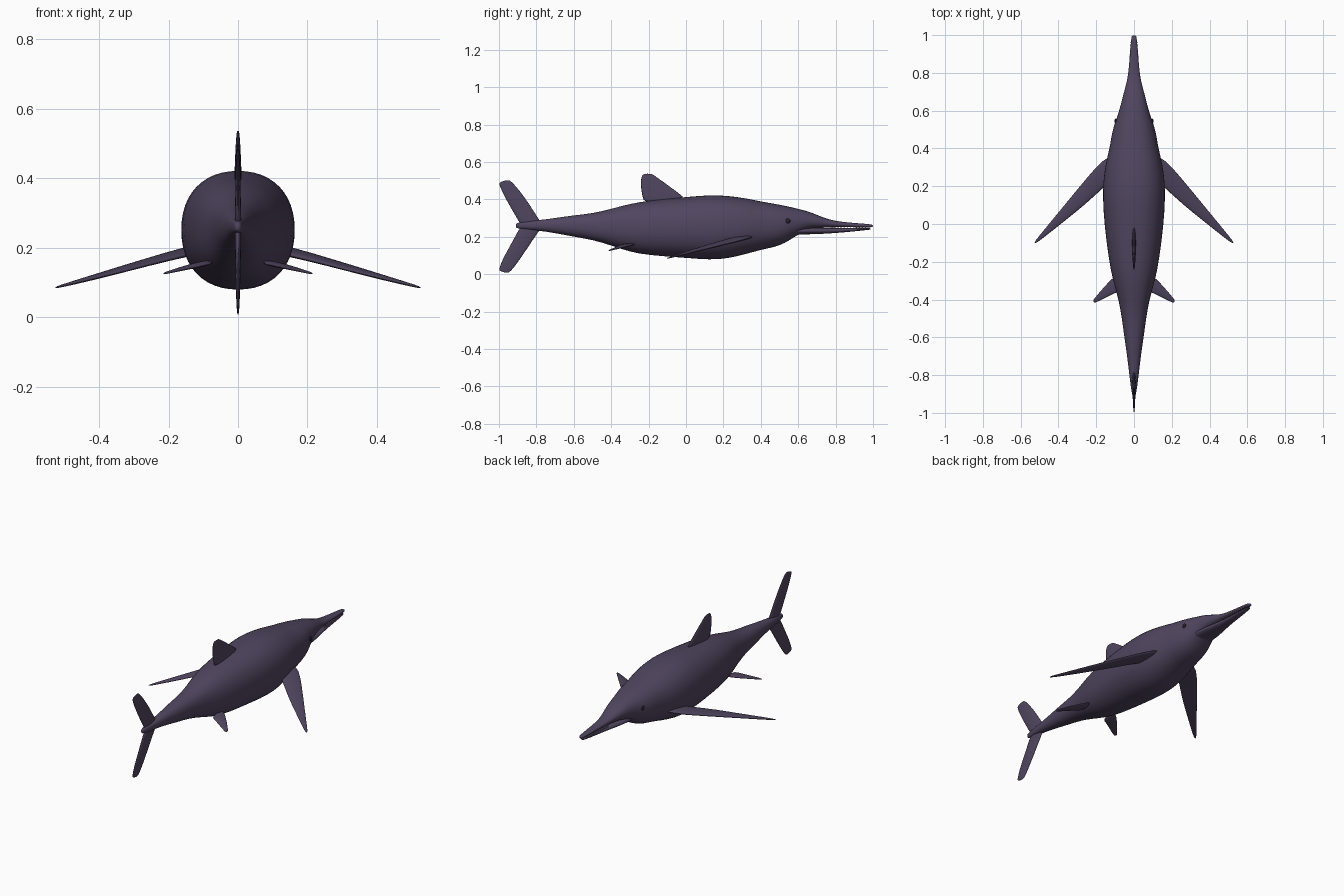
import bpy, bmesh, math
from mathutils import Vector

cube = bpy.data.objects.get("Cube")
if cube:
    bpy.data.objects.remove(cube, do_unlink=True)


def material(name, color):
    m = bpy.data.materials.new(name)
    m.use_nodes = True
    m.diffuse_color = (*color, 1)
    m.node_tree.nodes["Principled BSDF"].inputs["Base Color"].default_value = (*color, 1)
    return m


SKIN = material("purple_skin", (0.08, 0.06, 0.115))
TOOTH = material("pale_tooth", (0.55, 0.42, 0.42))
EYE = material("dark_eye", (0.02, 0.015, 0.025))


def finish(bm, name, mat, levels=0):
    bmesh.ops.recalc_face_normals(bm, faces=bm.faces)
    mesh = bpy.data.meshes.new(name)
    bm.to_mesh(mesh)
    bm.free()
    mesh.materials.append(mat)
    mesh.polygons.foreach_set("use_smooth", [True] * len(mesh.polygons))
    obj = bpy.data.objects.new(name, mesh)
    bpy.context.collection.objects.link(obj)
    if levels:
        obj.modifiers.new("smooth", "SUBSURF").levels = levels
        obj.modifiers["smooth"].render_levels = levels
    return obj


def loft(rings, name, levels):
    """Skin a list of point rings and cap both ends."""
    bm = bmesh.new()
    loops = [[bm.verts.new(p) for p in ring] for ring in rings]
    for a, b in zip(loops, loops[1:]):
        for i in range(len(a)):
            j = (i + 1) % len(a)
            bm.faces.new((a[i], a[j], b[j], b[i]))
    bm.faces.new(loops[0])
    bm.faces.new(loops[-1])
    return finish(bm, name, SKIN, levels)


def body_ring(y, low, high, half, sides=24, power=0.9):
    """Slightly squared oval across the body at y."""
    ring = []
    for i in range(sides):
        a = math.tau * i / sides
        c, s = math.cos(a), math.sin(a)
        ring.append(Vector((math.copysign(abs(c) ** power, c) * half, y,
                            (low + high) / 2 + math.copysign(abs(s) ** power, s) * (high - low) / 2)))
    return ring


def fin(name, sections, normal, sides=12):
    """Blade lofted through (leading point, trailing point, half thickness)."""
    rings = []
    for lead, trail, thick in sections:
        lead, trail = Vector(lead), Vector(trail)
        mid, half = (lead + trail) / 2, (lead - trail) / 2
        rings.append([mid + half * math.cos(math.tau * i / sides)
                      + Vector(normal).normalized() * thick * math.sin(math.tau * i / sides)
                      for i in range(sides)])
    return loft(rings, name, 1)


# Body with upper jaw: y, bottom, top, half width
body = [(-0.91, .25, .27, .006), (-0.9, .243, .277, .012), (-0.8, .235, .288, .025),
        (-0.7, .22, .3, .036), (-0.6, .2, .316, .052), (-0.5, .184, .325, .064),
        (-0.4, .153, .35, .082), (-0.3, .118, .378, .112), (-0.2, .1, .395, .133),
        (0, .086, .414, .159), (.13, .075, .426, .166), (.22, .082, .421, .165),
        (.32, .106, .408, .152), (.4, .13, .39, .13), (.47, .143, .378, .12),
        (.53, .165, .367, .105), (.58, .2, .355, .084), (.65, .238, .338, .066),
        (.7, .246, .318, .053), (.76, .25, .293, .036), (.82, .252, .281, .028),
        (.9, .251, .274, .022), (.985, .25, .268, .015), (1, .252, .264, .01)]
loft([body_ring(*s) for s in body], "body_and_upper_jaw", 1)

# Lower jaw
jaw = [(.5, .2, .25, .05), (.58, .212, .25, .064), (.65, .213, .25, .058), (.72, .215, .249, .044),
       (.8, .22, .246, .028), (.9, .229, .246, .021), (.975, .237, .247, .014), (.988, .239, .246, .009)]
loft([body_ring(*s) for s in jaw], "lower_jaw", 1)

# Dorsal fin and tail lobes lie in the middle plane
fin("dorsal_fin", [((0, .03, .39), (0, -.23, .37), .012), ((0, -.045, .44), (0, -.238, .42), .01),
                   ((0, -.105, .485), (0, -.245, .47), .008), ((0, -.15, .515), (0, -.243, .51), .006),
                   ((0, -.175, .533), (0, -.235, .53), .004), ((0, -.19, .538), (0, -.225, .537), .002)], (1, 0, 0))
fin("upper_tail_lobe", [((0, -.75, .25), (0, -.88, .25), .012), ((0, -.79, .3), (0, -.9, .29), .009),
                        ((0, -.835, .375), (0, -.945, .365), .008), ((0, -.89, .45), (0, -.982, .435), .006),
                        ((0, -.93, .495), (0, -1, .478), .004), ((0, -.95, .507), (0, -1, .492), .002)], (1, 0, 0))
fin("lower_tail_lobe", [((0, -.75, .27), (0, -.88, .27), .012), ((0, -.79, .225), (0, -.9, .23), .009),
                        ((0, -.845, .14), (0, -.952, .135), .008), ((0, -.9, .06), (0, -.985, .075), .006),
                        ((0, -.935, .015), (0, -1, .03), .004), ((0, -.955, .004), (0, -1, .017), .002)], (1, 0, 0))

# Mirrored paddles, eyes and teeth
for side, label in ((1, "left"), (-1, "right")):
    def pt(x, y, z):
        return (x * side, y, z)

    fin(label + "_front_flipper",
        [(pt(.1, .37, .205), pt(.1, .24, .19), .014), (pt(.16, .352, .195), pt(.165, .188, .176), .012),
         (pt(.26, .235, .166), pt(.26, .098, .152), .01), (pt(.38, .087, .13), pt(.38, .005, .12), .008),
         (pt(.48, -.035, .1), pt(.48, -.075, .095), .005), (pt(.53, -.097, .085), pt(.528, -.108, .084), .003)],
        (.28 * side, 0, 1))
    fin(label + "_rear_flipper",
        [(pt(.07, -.25, .165), pt(.07, -.36, .155), .008), (pt(.12, -.29, .155), pt(.115, -.372, .146), .007),
         (pt(.165, -.34, .143), pt(.16, -.397, .136), .005), (pt(.205, -.388, .131), pt(.2, -.415, .127), .003),
         (pt(.218, -.405, .126), pt(.212, -.418, .124), .002)],
        (.28 * side, 0, 1))

    bm = bmesh.new()
    bmesh.ops.create_uvsphere(bm, u_segments=16, v_segments=10, radius=.013)
    bmesh.ops.scale(bm, vec=(.5, 1, 1), verts=bm.verts)
    bmesh.ops.translate(bm, vec=pt(.097, .545, .285), verts=bm.verts)
    finish(bm, label + "_eye", EYE)

    bm = bmesh.new()
    for i in range(12):
        t = i / 11
        made = bmesh.ops.create_cone(bm, cap_ends=True, segments=6, radius1=.003, radius2=.001, depth=.012)
        bmesh.ops.translate(bm, vec=pt(.027 - .01 * t, .78 + .18 * t, .25), verts=made["verts"])
    finish(bm, label + "_teeth", TOOTH)
